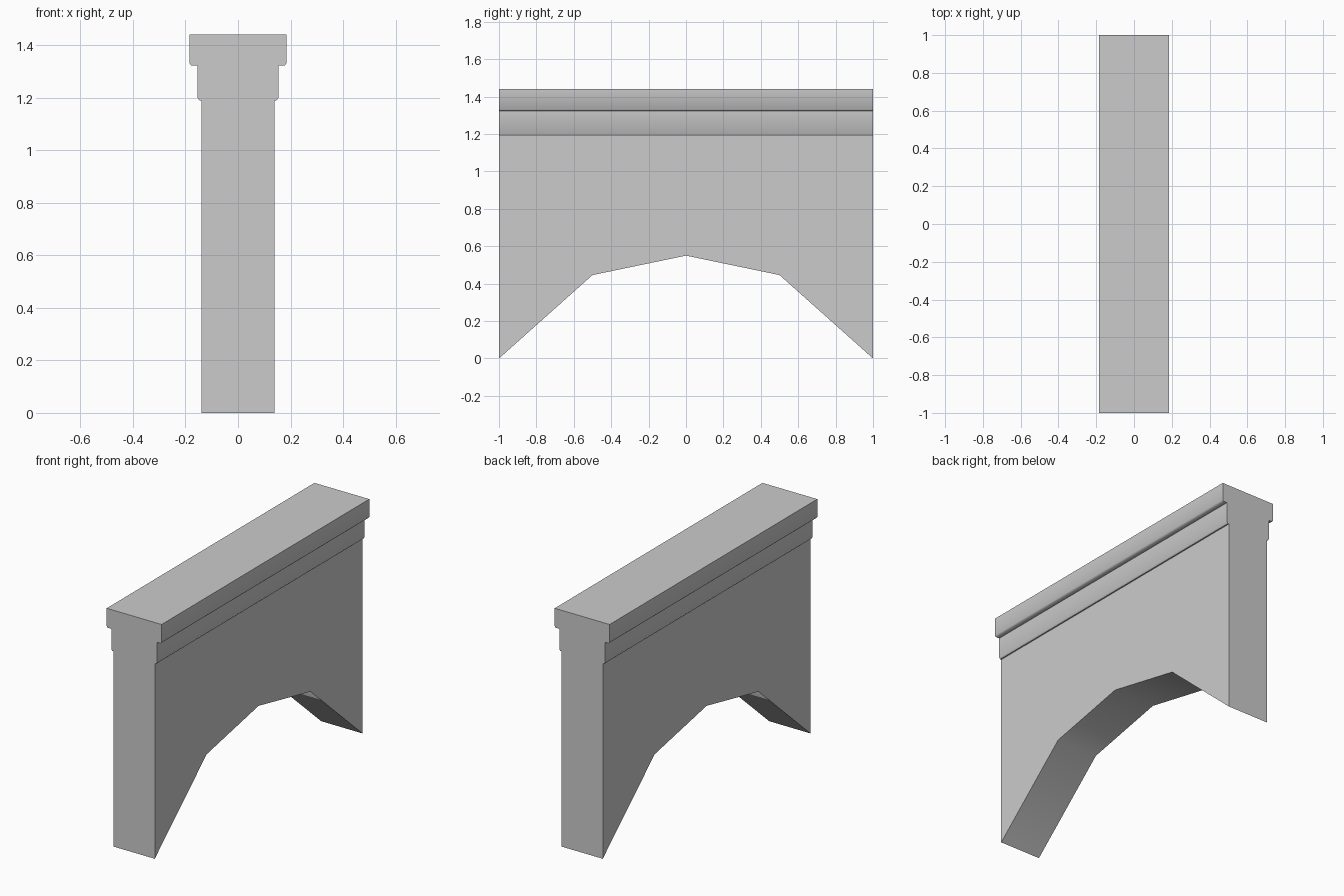
import bpy, bmesh
from math import radians

if "Cube" in bpy.data.objects:
    bpy.data.objects.remove(bpy.data.objects["Cube"])

# Right half of the cross-section (x, z) above the arch, bottom to top
HALF = [(0.139, 1.19), (0.147, 1.19), (0.154, 1.20), (0.154, 1.323),
        (0.178, 1.323), (0.185, 1.331), (0.185, 1.44)]
# Stations along the wall (y, underside height of the arch)
ARCH = [(-1, 0), (-0.5, 0.446), (0, 0.55), (0.5, 0.446), (1, 0)]


def section(bm, y, bottom):
    """Closed ring of vertices for one cross-section of the wall."""
    right = [(HALF[0][0], bottom)] + HALF
    left = [(-x, z) for x, z in reversed(right)]
    return [bm.verts.new((x, y, z)) for x, z in right + left]


# Arched wall with moulded cornice, lofted through the stations
bm = bmesh.new()
rings = [section(bm, y, z) for y, z in ARCH]
for a, b in zip(rings, rings[1:]):
    for i in range(len(a)):
        j = (i + 1) % len(a)
        bm.faces.new((a[i], a[j], b[j], b[i]))

# End faces
bm.faces.new(rings[0])
bm.faces.new(rings[-1][::-1])
bmesh.ops.recalc_face_normals(bm, faces=bm.faces)

mesh = bpy.data.meshes.new("arched_wall")
bm.to_mesh(mesh)
bm.free()
wall = bpy.data.objects.new("arched_wall", mesh)
bpy.context.collection.objects.link(wall)

# Soft shading over the moulding bevels and arch, crisp corners elsewhere
bpy.context.view_layer.objects.active = wall
wall.select_set(True)
bpy.ops.object.shade_smooth_by_angle(angle=radians(52))
